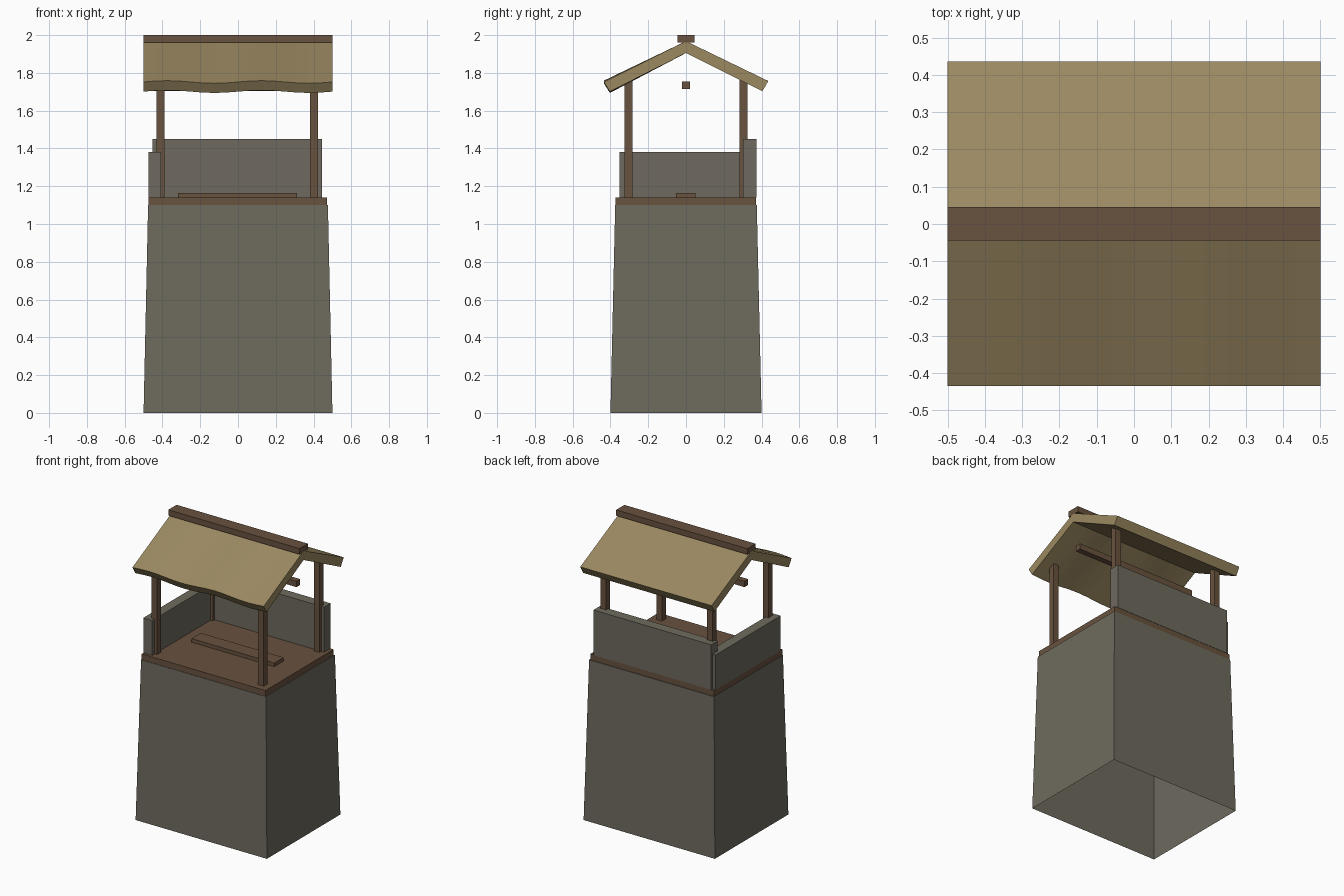
import bpy
import bmesh
import math

cube = bpy.data.objects.get("Cube")
if cube:
    bpy.data.objects.remove(cube, do_unlink=True)


def material(name, srgb):
    # Convert display values to linear
    lin = [((c / 255 + 0.055) / 1.055) ** 2.4 for c in srgb] + [1]
    m = bpy.data.materials.new(name)
    m.use_nodes = True
    m.diffuse_color = lin
    m.node_tree.nodes["Principled BSDF"].inputs["Base Color"].default_value = lin
    return m


stone = material("grey stone", (110, 106, 94))
wood = material("brown wood", (104, 82, 62))
thatch = material("straw", (155, 137, 97))


def finish(name, bm, mat):
    bmesh.ops.recalc_face_normals(bm, faces=bm.faces)
    mesh = bpy.data.meshes.new(name)
    bm.to_mesh(mesh)
    bm.free()
    mesh.materials.append(mat)
    obj = bpy.data.objects.new(name, mesh)
    bpy.context.collection.objects.link(obj)
    return obj


def box(name, x, y, z, mat, taper=(1, 1), open_bottom=False):
    """Box from (min, max) ranges, optionally narrowed at the top."""
    bm = bmesh.new()
    bmesh.ops.create_cube(bm, size=1)
    for v in bm.verts:
        top = v.co.z > 0
        v.co = [r[0] if c < 0 else r[1] for c, r in zip(v.co, (x, y, z))]
        if top:
            v.co.x *= taper[0]
            v.co.y *= taper[1]
    bmesh.ops.recalc_face_normals(bm, faces=bm.faces)
    if open_bottom:
        low = [f for f in bm.faces if f.normal.z < -0.9]
        bmesh.ops.delete(bm, geom=low, context="FACES")
    return finish(name, bm, mat)


# Tapered stone tower, open underneath
box("tower_base", (-0.5, 0.5), (-0.4, 0.4), (0, 1.1), stone, (0.952, 0.937), True)

# Deck with a loose plank
box("deck", (-0.473, 0.47), (-0.372, 0.37), (1.1, 1.14), wood)
box("deck_plank", (-0.318, 0.313), (-0.052, 0.05), (1.14, 1.165), wood)

# Parapet on two sides
box("back_wall", (-0.452, 0.445), (0.302, 0.372), (1.14, 1.45), stone)
box("side_wall", (-0.475, -0.407), (-0.352, 0.355), (1.14, 1.38), stone)

# Corner posts
for side, px in (("right", -0.41), ("left", 0.402)):
    for end, py in (("front", -0.304), ("back", 0.304)):
        box(f"{end}_{side}_post", (px - 0.021, px + 0.021),
            (py - 0.021, py + 0.021), (1.14, 1.77), wood)

# Beams along the roof
box("cross_beam", (-0.46, 0.46), (-0.02, 0.02), (1.715, 1.755), wood)
box("ridge_beam", (-0.5, 0.5), (-0.044, 0.046), (1.96, 2.0), wood)

# Gabled roof slab with a sagging front eave
profile = [(-0.435, 1.752), (0, 1.968), (0.436, 1.757),
           (0.404, 1.703), (0, 1.905), (-0.403, 1.701)]
bm = bmesh.new()
rings = []
steps = 16
for i in range(steps + 1):
    x = i / steps - 0.5
    wave = 0.007 * math.sin((x + 0.5) * math.tau * 2)
    rings.append([bm.verts.new((x, y, z + (wave if y < -0.4 else 0)))
                  for y, z in profile])
for a, b in zip(rings, rings[1:]):
    for j in range(6):
        k = (j + 1) % 6
        bm.faces.new((a[j], a[k], b[k], b[j]))
for r in (rings[0], rings[-1]):
    bm.faces.new((r[0], r[1], r[4], r[5]))
    bm.faces.new((r[1], r[2], r[3], r[4]))
finish("thatched_roof", bm, thatch)
